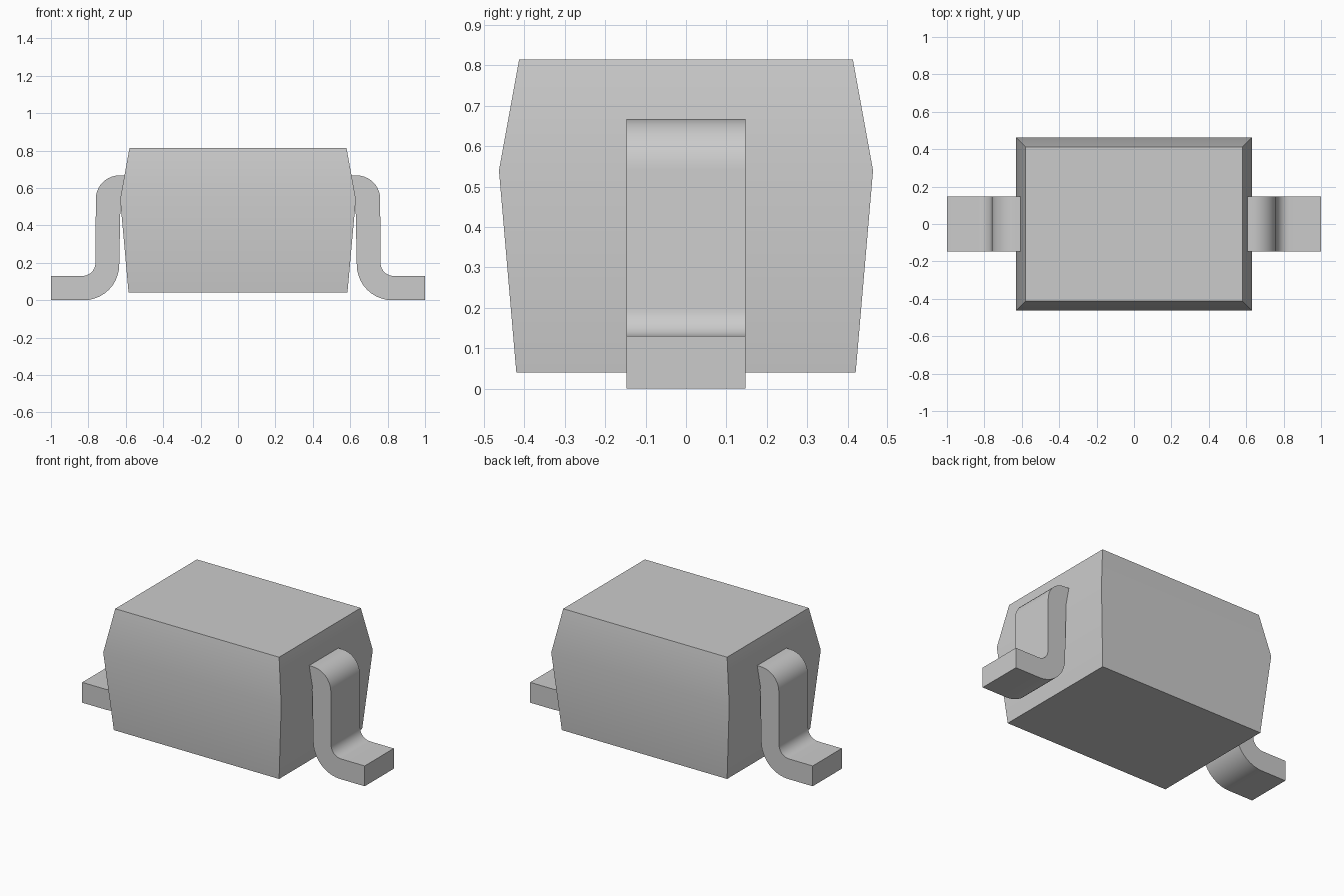
import bpy
import bmesh
from math import cos, sin, radians

cube = bpy.data.objects.get("Cube")
if cube:
    bpy.data.objects.remove(cube, do_unlink=True)

# One plain grey for the whole component
grey = bpy.data.materials.new("plain grey")
grey.use_nodes = True
colour = (0.6, 0.6, 0.6, 1)
grey.diffuse_color = colour
grey.node_tree.nodes["Principled BSDF"].inputs["Base Color"].default_value = colour


def finish(name, bm):
    """Turn a bmesh into a smooth-shaded object with sharp corners."""
    bmesh.ops.recalc_face_normals(bm, faces=bm.faces)
    mesh = bpy.data.meshes.new(name)
    bm.to_mesh(mesh)
    bm.free()
    mesh.materials.append(grey)
    obj = bpy.data.objects.new(name, mesh)
    bpy.context.collection.objects.link(obj)
    bpy.ops.object.select_all(action="DESELECT")
    obj.select_set(True)
    bpy.context.view_layer.objects.active = obj
    bpy.ops.object.shade_smooth_by_angle(angle=radians(30))
    return obj


def arc(cx, cz, radius, start, end, steps=10):
    """Points along an arc in the xz plane, angles in degrees."""
    angles = [radians(start + (end - start) * i / steps) for i in range(steps + 1)]
    return [(cx + radius * cos(a), cz + radius * sin(a)) for a in angles]


# Moulded body: three rectangular sections, widest at the parting line
bm = bmesh.new()
rings = []
for hx, hy, z in [(0.585, 0.42, 0.04), (0.63, 0.463, 0.54), (0.58, 0.413, 0.815)]:
    rings.append([bm.verts.new((sx * hx, sy * hy, z))
                  for sx, sy in [(-1, -1), (1, -1), (1, 1), (-1, 1)]])
for low, high in zip(rings, rings[1:]):
    for i in range(4):
        j = (i + 1) % 4
        bm.faces.new((low[i], low[j], high[j], high[i]))
bm.faces.new(rings[0])
bm.faces.new(rings[-1])
finish("body", bm)

# Bent lead outline: shoulder, shank, inner fillet, foot and heel
outline = [(0.6, 0.667)]
outline += arc(0.635, 0.542, 0.125, 90, 0)
outline += arc(0.832, 0.2, 0.07, 180, 270)
outline += [(1.0, 0.13), (1.0, 0.0)]
outline += arc(0.825, 0.19, 0.19, 270, 180)
outline += [(0.628, 0.54), (0.6, 0.54)]


def lead(name, side):
    bm = bmesh.new()
    face = bm.faces.new([bm.verts.new((side * x, -0.147, z)) for x, z in outline])
    out = bmesh.ops.extrude_face_region(bm, geom=[face])
    moved = [v for v in out["geom"] if isinstance(v, bmesh.types.BMVert)]
    bmesh.ops.translate(bm, vec=(0, 0.294, 0), verts=moved)
    finish(name, bm)


lead("left_lead", 1)
lead("right_lead", -1)
